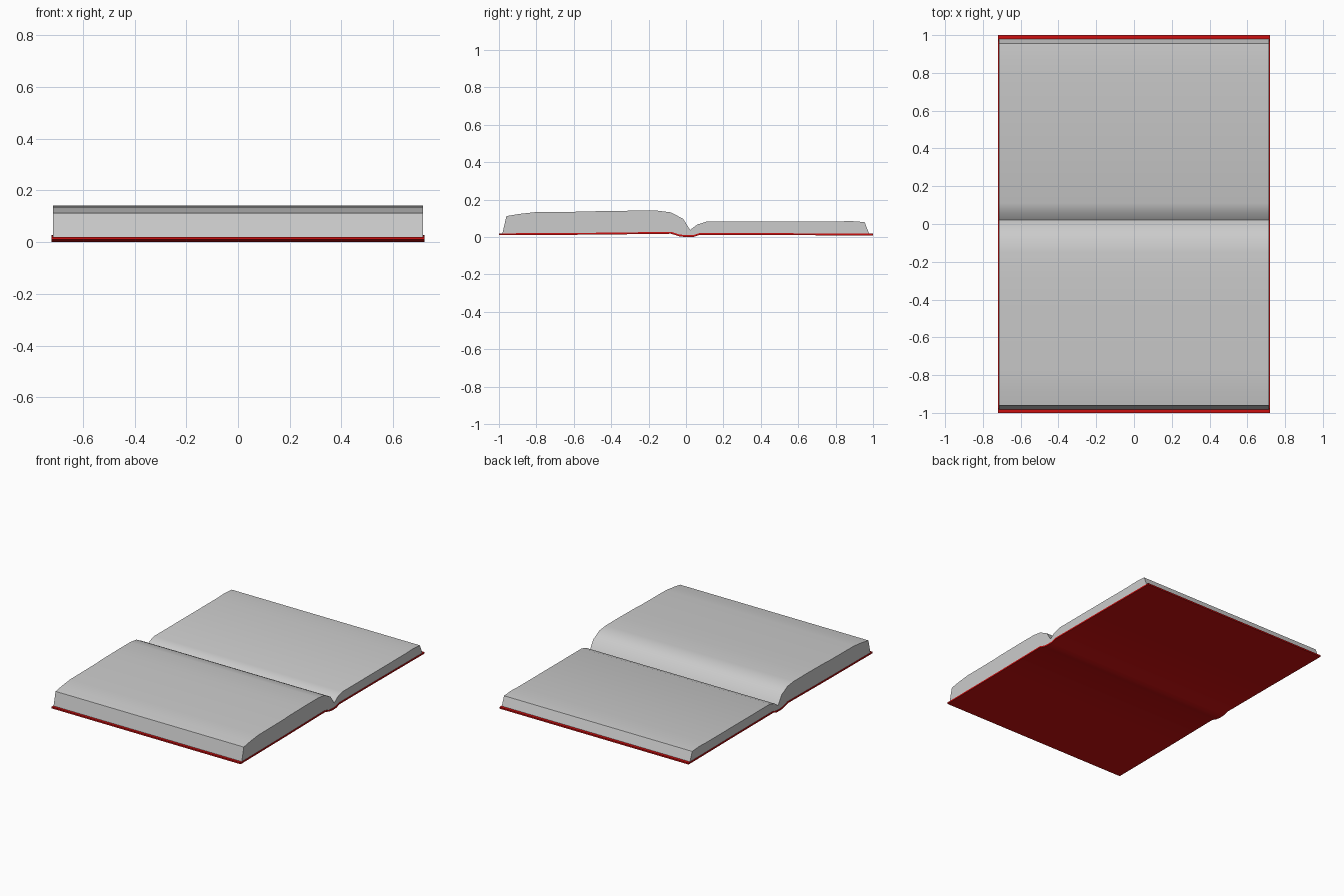
import bpy, bmesh

if "Cube" in bpy.data.objects:
    bpy.data.objects.remove(bpy.data.objects["Cube"])


def extrude_profile(name, upper, lower, half_width):
    """Closed y-z outline (upper line, then lower line reversed) swept along x."""
    outline = upper + lower[::-1]
    bm = bmesh.new()
    face = bm.faces.new([bm.verts.new((-half_width, y, z)) for y, z in outline])
    swept = bmesh.ops.extrude_face_region(bm, geom=[face])["geom"]
    verts = [g for g in swept if isinstance(g, bmesh.types.BMVert)]
    bmesh.ops.translate(bm, vec=(2 * half_width, 0, 0), verts=verts)
    bmesh.ops.recalc_face_normals(bm, faces=bm.faces)
    mesh = bpy.data.meshes.new(name)
    bm.to_mesh(mesh)
    bm.free()
    obj = bpy.data.objects.new(name, mesh)
    bpy.context.collection.objects.link(obj)
    bpy.ops.object.select_all(action='DESELECT')
    obj.select_set(True)
    bpy.context.view_layer.objects.active = obj
    bpy.ops.object.shade_smooth_by_angle(angle=0.6)
    return obj


# Cover: a thin sheet dipping at the spine
THICK = 0.01
spine = [(-0.5, 0.023), (-0.08, 0.028), (-0.035, 0.014), (0, 0.01),
         (0.04, 0.011), (0.075, 0.022), (0.5, 0.021)]
cover_top = [(-1, 0.02)] + spine + [(1, 0.018)]
cover = extrude_profile("cover", cover_top, [(y, z - THICK) for y, z in cover_top], 0.72)
red = bpy.data.materials.new("red_cover")
red.diffuse_color = (0.6, 0.005, 0.005, 1)
red.use_nodes = True
red.node_tree.nodes["Principled BSDF"].inputs["Base Color"].default_value = red.diffuse_color
cover.data.materials.append(red)

# Page block: thick front half, thin back half, valley at the spine
page_top = [(-0.96, 0.112), (-0.89, 0.124), (-0.8, 0.134), (-0.52, 0.136),
            (-0.47, 0.139), (-0.3, 0.141), (-0.15, 0.141), (-0.08, 0.132),
            (-0.015, 0.097), (0.022, 0.038), (0.06, 0.067), (0.11, 0.083),
            (0.8, 0.083), (0.88, 0.086), (0.955, 0.08)]
page_bottom = [(-0.982, 0.018)] + [(y, z - 0.002) for y, z in spine] + [(0.98, 0.016)]
extrude_profile("pages", page_top, page_bottom, 0.716)
